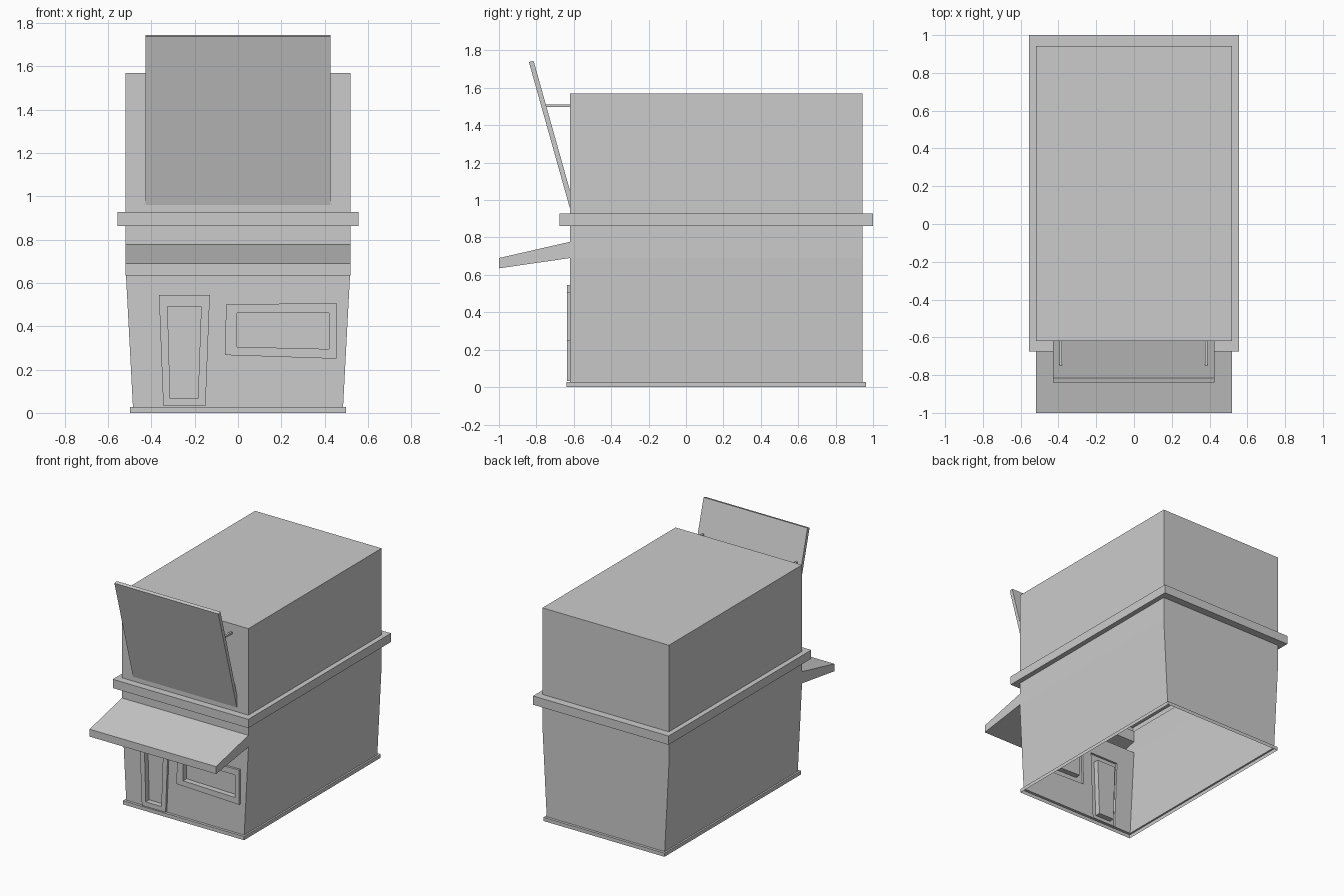
import bpy, bmesh

if "Cube" in bpy.data.objects:
    bpy.data.objects.remove(bpy.data.objects["Cube"])

WALL = -0.62    # y of the front wall
BACK = 0.943


def finish(name, bm):
    bmesh.ops.remove_doubles(bm, verts=bm.verts, dist=1e-4)
    bmesh.ops.recalc_face_normals(bm, faces=bm.faces)
    mesh = bpy.data.meshes.new(name)
    bm.to_mesh(mesh)
    bm.free()
    ob = bpy.data.objects.new(name, mesh)
    bpy.context.collection.objects.link(ob)
    return ob


def loft(bm, rings, cap_start=False, cap_end=False, skip=()):
    """Bridge closed rings of points; skip holds (section, side) pairs left open."""
    vs = [[bm.verts.new(p) for p in r] for r in rings]
    n = len(rings[0])
    for s in range(len(vs) - 1):
        for i in range(n):
            if (s, i) not in skip:
                j = (i + 1) % n
                bm.faces.new((vs[s][i], vs[s][j], vs[s + 1][j], vs[s + 1][i]))
    if cap_start:
        bm.faces.new(vs[0][::-1])
    if cap_end:
        bm.faces.new(vs[-1])


def rect(hx, y0, y1, z):
    return [(-hx, y0, z), (hx, y0, z), (hx, y1, z), (-hx, y1, z)]


def at_y(outline, y):
    return [(x, y, z) for x, z in outline]


def prism(name, profile, x0, x1):
    """Extrude a (y, z) profile along x."""
    bm = bmesh.new()
    loft(bm, [[(x, y, z) for y, z in profile] for x in (x0, x1)], True, True)
    return finish(name, bm)


# building shell: base lip, tapered walls, ledge, upper box; open underneath
bm = bmesh.new()
loft(bm, [
    rect(0.498, -0.64, 0.963, 0), rect(0.498, -0.64, 0.963, 0.027),
    rect(0.485, WALL, BACK, 0.027), rect(0.52, WALL, BACK, 0.69),
    rect(0.52, WALL, BACK, 0.777), rect(0.52, WALL, BACK, 0.862),
    rect(0.557, -0.675, 1.0, 0.862), rect(0.557, -0.675, 1.0, 0.927),
    rect(0.52, WALL, BACK, 0.927), rect(0.52, WALL, BACK, 1.57),
], cap_end=True, skip={(2, 0), (3, 0)})

# awning, hollow and growing out of the wall
loft(bm, [
    [(-0.52, WALL, 0.69), (0.52, WALL, 0.69), (0.52, WALL, 0.777), (-0.52, WALL, 0.777)],
    [(-0.52, -1, 0.635), (0.52, -1, 0.635), (0.52, -1, 0.69), (-0.52, -1, 0.69)],
], cap_end=True)

# door and window: raised frame with a sunken panel
door = ([(-0.345, 0.032), (-0.15, 0.032), (-0.13, 0.545), (-0.365, 0.545)],
        [(-0.313, 0.066), (-0.185, 0.066), (-0.17, 0.49), (-0.325, 0.49)])
window = ([(-0.06, 0.267), (0.455, 0.25), (0.455, 0.508), (-0.055, 0.5)],
          [(-0.005, 0.305), (0.42, 0.295), (0.42, 0.462), (-0.005, 0.46)])
for outer, inner in (door, window):
    loft(bm, [at_y(outer, WALL), at_y(outer, -0.636),
              at_y(inner, -0.636), at_y(inner, -0.595)], cap_end=True)

# lower front wall with openings for the door and window
edges = []
wall = [(-0.485, 0.027), (0.485, 0.027), (0.52, 0.69), (-0.52, 0.69)]
for outline in (wall, door[0], window[0]):
    vs = [bm.verts.new(p) for p in at_y(outline, WALL)]
    edges += [bm.edges.new((vs[i], vs[(i + 1) % 4])) for i in range(4)]
bmesh.ops.triangle_fill(bm, edges=edges, use_beauty=True, normal=(0, -1, 0))
finish("building_shell", bm)

# leaning sign board and its two struts
prism("sign_board", [(-0.84, 1.738), (-0.815, 1.745), (-0.597, 0.967), (-0.622, 0.96)],
      -0.428, 0.426)
for side, x in (("left", -0.387), ("right", 0.383)):
    prism("sign_strut_" + side, [(-0.752, 1.498), (WALL, 1.498), (WALL, 1.511), (-0.752, 1.511)],
          x - 0.007, x + 0.007)
